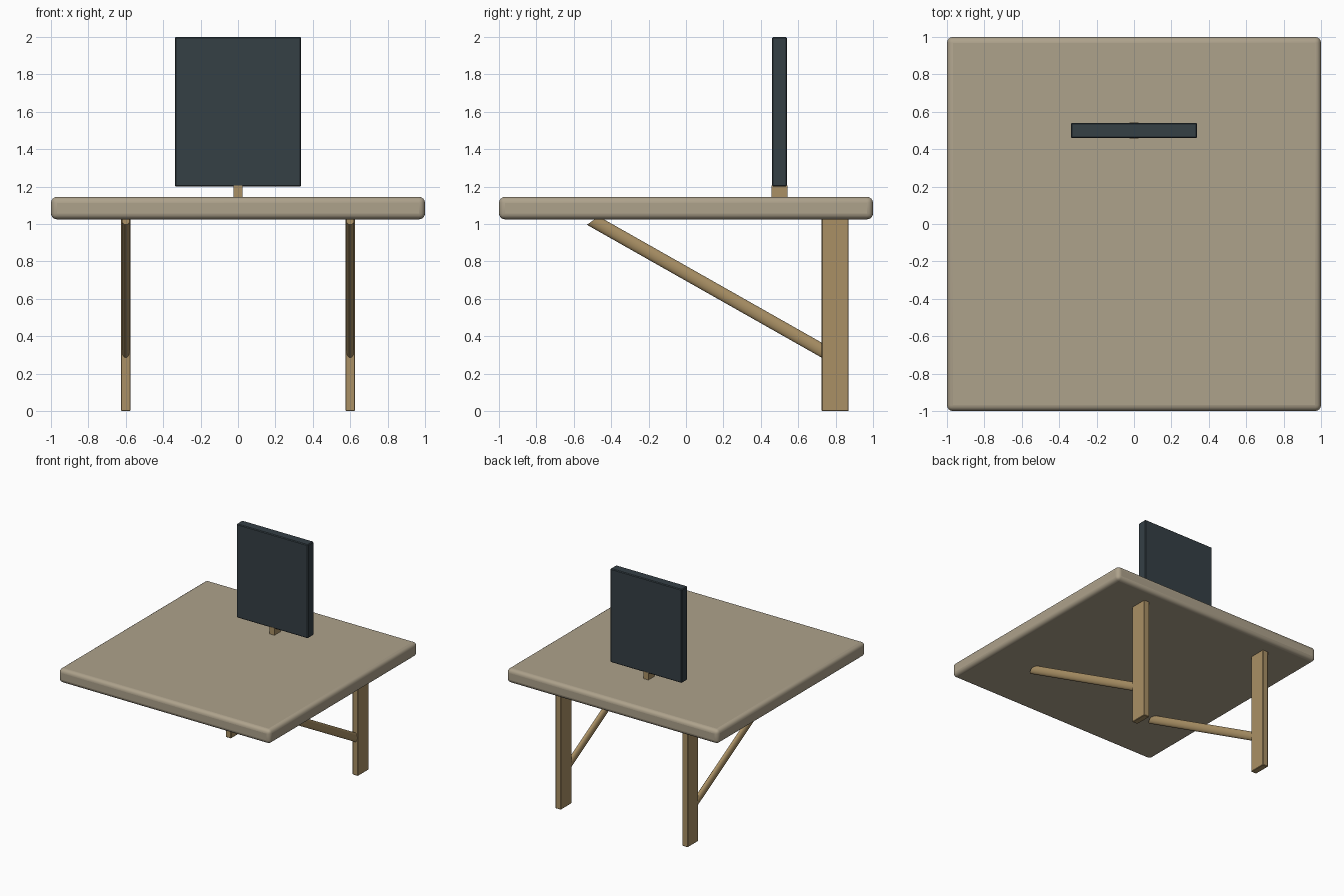
import bpy, bmesh, math
from mathutils import Vector

if "Cube" in bpy.data.objects:
    bpy.data.objects.remove(bpy.data.objects["Cube"])


def material(name, rgb):
    m = bpy.data.materials.new(name)
    m.diffuse_color = (*rgb, 1)
    m.use_nodes = True
    m.node_tree.nodes["Principled BSDF"].inputs["Base Color"].default_value = m.diffuse_color
    return m


TOP = material("pale_wood", (0.42, 0.36, 0.26))
WOOD = material("warm_wood", (0.40, 0.28, 0.13))
DARK = material("dark_panel", (0.035, 0.05, 0.06))


def finish(name, bm, mat):
    bmesh.ops.recalc_face_normals(bm, faces=bm.faces)
    me = bpy.data.meshes.new(name)
    bm.to_mesh(me)
    bm.free()
    me.materials.append(mat)
    ob = bpy.data.objects.new(name, me)
    bpy.context.collection.objects.link(ob)
    return ob


def smooth(ob):
    bpy.ops.object.select_all(action='DESELECT')
    ob.select_set(True)
    bpy.context.view_layer.objects.active = ob
    bpy.ops.object.shade_smooth_by_angle(angle=math.radians(35))


def box(name, lo, hi, mat, bevel=0.0, segments=1):
    bm = bmesh.new()
    bmesh.ops.create_cube(bm, size=1)
    lo, hi = Vector(lo), Vector(hi)
    bmesh.ops.scale(bm, vec=hi - lo, verts=bm.verts)
    bmesh.ops.translate(bm, vec=(lo + hi) / 2, verts=bm.verts)
    ob = finish(name, bm, mat)
    if bevel:
        mod = ob.modifiers.new("soft_edges", 'BEVEL')
        mod.width, mod.segments = bevel, segments
    if segments > 1:
        smooth(ob)
    return ob


def brace(name, x, start, end, half_width, half_cap, mat, sides=24):
    """Slanted oval rod; half_cap is the tilted cap's half axis in (y, z)."""
    bm = bmesh.new()
    rings = []
    for y, z in (start, end):
        ring = []
        for i in range(sides):
            a = 2 * math.pi * i / sides
            ring.append(bm.verts.new((x + half_width * math.cos(a),
                                      y + half_cap[0] * math.sin(a),
                                      z + half_cap[1] * math.sin(a))))
        bm.faces.new(ring)
        rings.append(ring)
    a, b = rings
    for i in range(sides):
        j = (i + 1) % sides
        bm.faces.new((a[i], a[j], b[j], b[i]))
    smooth(finish(name, bm, mat))


# Desk surface
box("tabletop", (-1, -1, 1.025), (1, 1, 1.145), TOP, 0.032, 4)

# Back legs with their diagonal braces
for side, x in (("left", -0.6), ("right", 0.6)):
    box(side + "_leg", (x - 0.026, 0.725, 0), (x + 0.026, 0.87, 1.03), WOOD, 0.004)
    brace(side + "_brace", x, (-0.498, 1.018), (0.79, 0.289),
          0.021, (0.032, 0.022), WOOD)

# Screen on its short post
box("screen_post", (-0.024, 0.458, 1.14), (0.024, 0.542, 1.207), WOOD)
box("screen", (-0.338, 0.46, 1.2), (0.338, 0.54, 2.0), DARK, 0.006)
